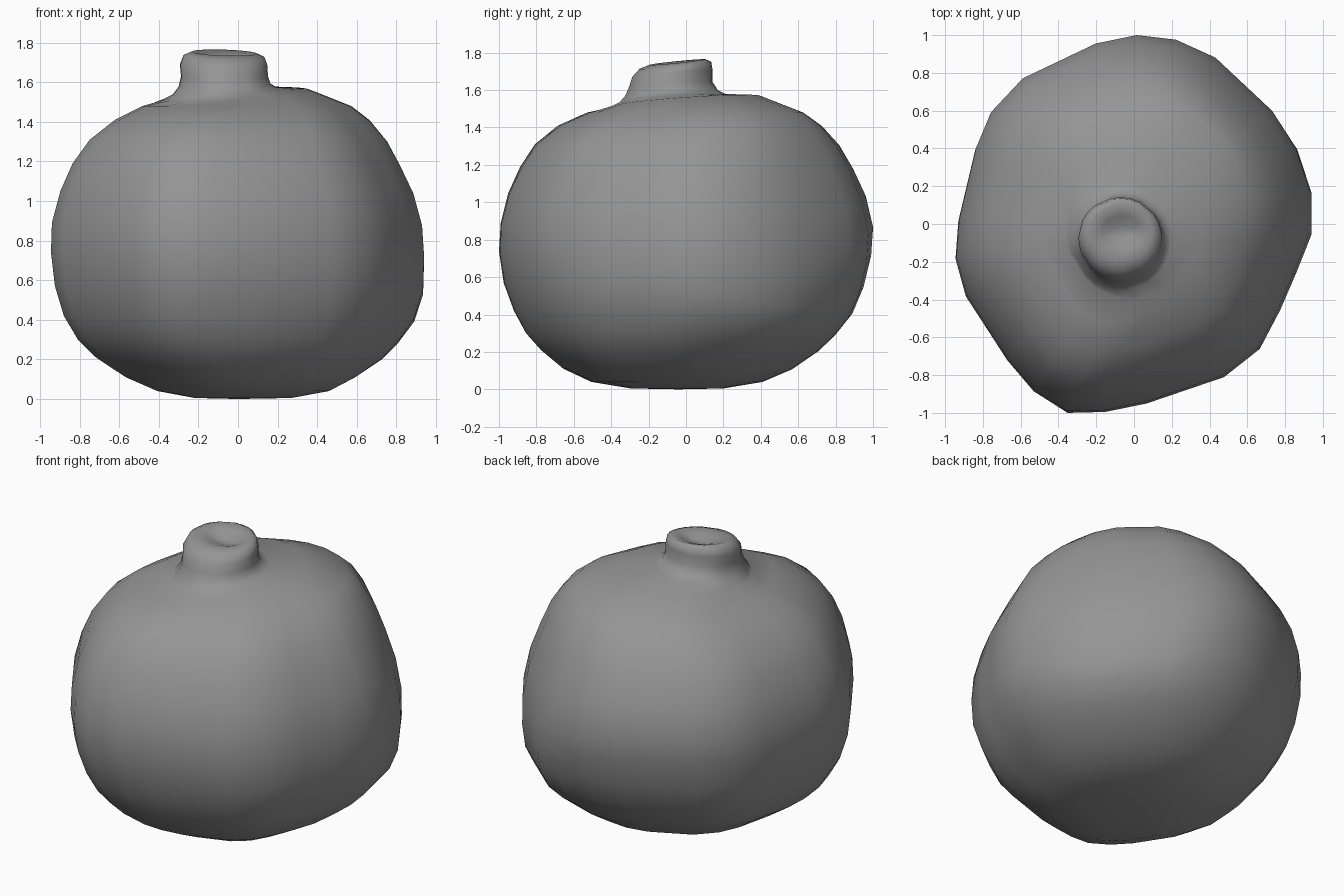
import bpy
import math

cube = bpy.data.objects.get("Cube")
if cube:
    bpy.data.objects.remove(cube, do_unlink=True)

# Irregular widest outline of the fruit, seen from above
OUTLINE = [(.945, .17), (.87, .4), (.74, .6), (.44, .88), (.23, .975), (.02, 1),
           (-.2, .955), (-.59, .77), (-.76, .59), (-.84, .4), (-.93, .02),
           (-.945, -.18), (-.89, -.38), (-.67, -.72), (-.53, -.885), (-.35, -1),
           (-.15, -.995), (.07, -.95), (.48, -.81), (.67, -.66), (.78, -.45),
           (.87, -.24), (.945, -.05)]

# Rings of the body: height, left x, right x, front y, back y
BODY = [(.015, -.22, .27, -.3, .2), (.05, -.41, .46, -.51, .41),
        (.12, -.57, .59, -.66, .57), (.22, -.72, .73, -.78, .71),
        (.31, -.81, .81, -.86, .8), (.43, -.88, .89, -.92, .89),
        (.58, -.925, .935, -.975, .95), (.75, -.945, .94, -1, .99),
        (.9, -.94, .93, -.99, 1), (1.06, -.895, .885, -.945, .96),
        (1.2, -.83, .815, -.875, .89), (1.32, -.74, .745, -.79, .815),
        (1.42, -.61, .655, -.66, .72), (1.49, -.47, .56, -.5, .62)]

# Rings of the crown and its hollow: the same, then slope along x and y
CROWN = [(1.55, -.37, .36, -.4, .4, .06, .07), (1.565, -.33, .2, -.355, .22, .06, .07),
         (1.595, -.3, .165, -.325, .17, .03, .06), (1.64, -.288, .152, -.305, .142, 0, .06),
         (1.7, -.294, .148, -.288, .142, 0, .09), (1.742, -.275, .135, -.25, .135, -.03, .1),
         (1.76, -.235, .095, -.195, .105, -.03, .1), (1.743, -.17, .045, -.13, .045, -.02, .07),
         (1.72, -.12, 0, -.08, -.01, 0, 0)]


def ring(z, x0, x1, y0, y1, roundness=0, slope_x=0, slope_y=0):
    """One loop of points fitted to the given extents."""
    points = []
    narrowing = 1 - (y1 - y0) / 2
    for ox, oy in OUTLINE:
        u, v = ox / .945, oy
        length = math.hypot(u, v)
        # blend from the irregular outline to an ellipse
        scale = (1 - roundness) + roundness / length
        diagonal = (u + v) / length / math.sqrt(2)
        # the shoulders are fuller at the back left and front right
        if .8 < z < 1.5:
            scale *= 1 + .2 * diagonal ** 6 * narrowing
        dx, dy = u * scale * (x1 - x0) / 2, v * scale * (y1 - y0) / 2
        # the back left side bulges lower than the rest
        sag = 0
        if z < 1.5:
            sag = .17 * max(0, diagonal) ** 6 * math.sin(math.pi * z / 1.54) ** 2
        points.append(((x0 + x1) / 2 + dx, (y0 + y1) / 2 + dy,
                       z + slope_x * dx + slope_y * dy - sag))
    return points


rings = [ring(*row, roundness=max(0, .4 - row[0])) for row in BODY]
rings += [ring(*row[:5], 1, *row[5:]) for row in CROWN]

# Skin the rings and close both ends with fans
sides = len(OUTLINE)
verts = [point for loop in rings for point in loop]
faces = []
for r in range(len(rings) - 1):
    for i in range(sides):
        j = (i + 1) % sides
        a, b = r * sides, (r + 1) * sides
        faces.append((a + i, a + j, b + j, b + i))
bottom, top = len(verts), len(verts) + 1
verts += [(0, -.04, .01), (-.06, -.05, 1.715)]
last = (len(rings) - 1) * sides
for i in range(sides):
    j = (i + 1) % sides
    faces.append((bottom, j, i))
    faces.append((top, last + i, last + j))

mesh = bpy.data.meshes.new("fruit_with_crown")
mesh.from_pydata(verts, [], faces)
low = min(v.co.z for v in mesh.vertices)
for v in mesh.vertices:
    v.co.z -= low
fruit = bpy.data.objects.new("fruit_with_crown", mesh)
bpy.context.collection.objects.link(fruit)
for face in mesh.polygons:
    face.use_smooth = True

# Plain grey skin
grey = bpy.data.materials.new("plain_grey")
grey.use_nodes = True
colour = (.3, .3, .3, 1)
grey.diffuse_color = colour
grey.node_tree.nodes["Principled BSDF"].inputs["Base Color"].default_value = colour
mesh.materials.append(grey)
